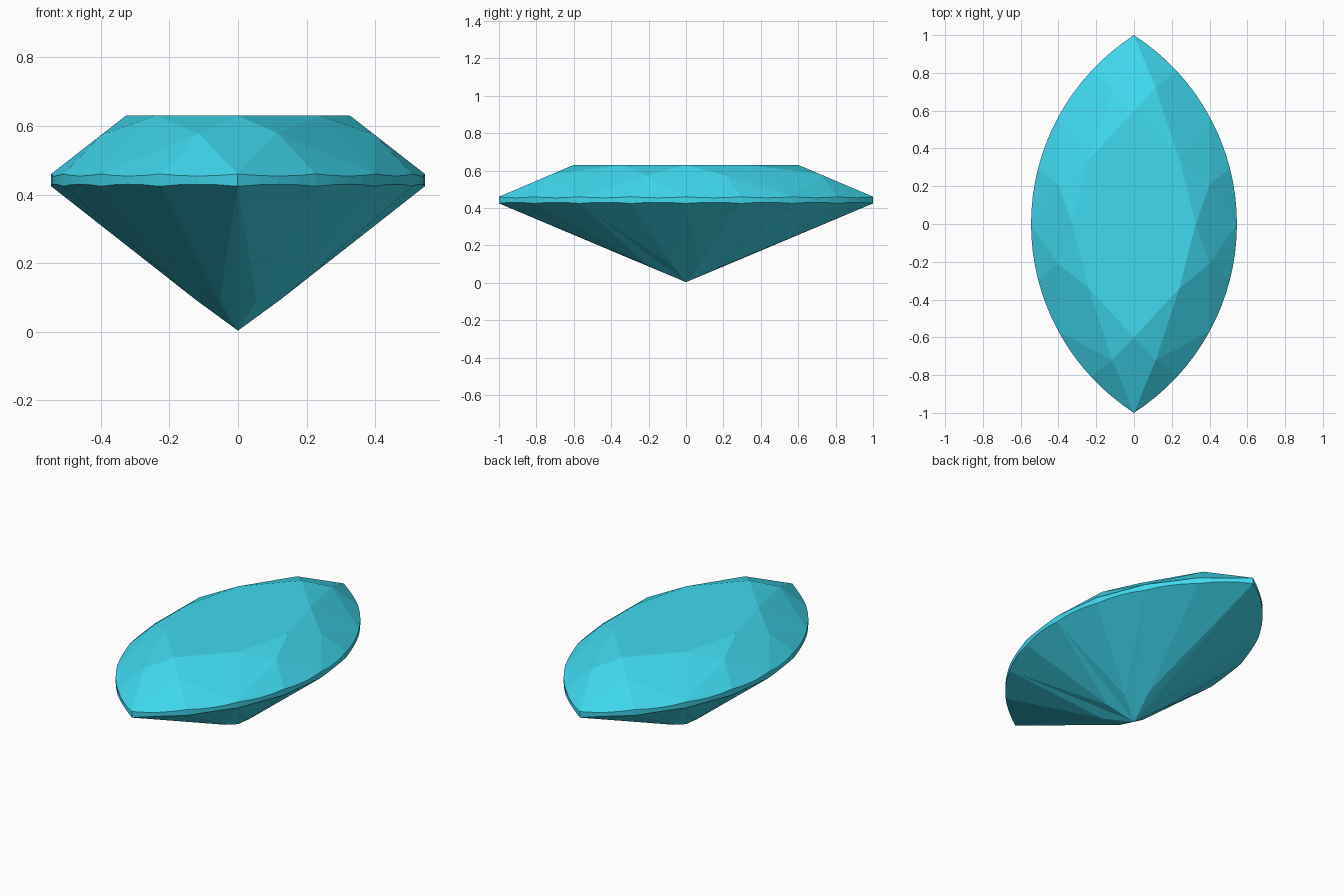
import bpy, bmesh, math

if "Cube" in bpy.data.objects:
    bpy.data.objects.remove(bpy.data.objects["Cube"])

R, CX = 1.189, 0.644            # marquise arc radius and centre offset
TIP = math.asin(1 / R)
SUB = 4                         # girdle steps per half facet
N = 16 * SUB

def outline(s):
    """Point on the marquise outline, s in 0..16 (4 and 12 are the tips)."""
    s %= 16
    if 4 < s < 12:
        a, sx = (8 - s) / 4 * TIP, -1
    else:
        a, sx = (s if s <= 4 else s - 16) / 4 * TIP, 1
    return sx * (R * math.cos(a) - CX), R * math.sin(a)

bm = bmesh.new()

# Scalloped girdle band
top, bot = [], []
for k in range(N):
    x, y = outline(k / SUB)
    u = (k % SUB) / SUB
    bulge = 4 * u * (1 - u) * 0.006
    top.append(bm.verts.new((x, y, 0.46 - bulge)))
    bot.append(bm.verts.new((x, y, 0.424 + bulge)))
for k in range(N):
    j = (k + 1) % N
    bm.faces.new((bot[k], bot[j], top[j], top[k]))

# Table corners, star tips, lower tips and culet
table, star, low = [], [], []
for i in range(8):
    x, y = outline(2 * i)
    table.append(bm.verts.new((0.6 * x, 0.6 * y, 0.63)))
    x, y = outline(2 * i + 1)
    px, py, pz = (0.4, 0.21, 0.573) if abs(y) < 0.5 else (0.115, 0.72, 0.579)
    star.append(bm.verts.new((math.copysign(px, x), math.copysign(py, y), pz)))
    low.append(bm.verts.new((0.24 * x, 0.24 * y, 0.092 if abs(y) < 0.5 else 0.088)))
culet = bm.verts.new((0, 0, 0.003))

bm.faces.new(table)
for i in range(8):
    g, n = 2 * i * SUB, (i + 1) % 8
    # Crown: star facet and the two halves of the kite
    bm.faces.new((table[i], star[i], table[n]))
    bm.faces.new((table[i], star[i - 1], top[g]))
    bm.faces.new((table[i], top[g], star[i]))
    # Pavilion mains
    bm.faces.new((bot[g], low[i - 1], culet))
    bm.faces.new((bot[g], culet, low[i]))
    # Upper and lower girdle facets
    for h in (0, SUB):
        ids = [(g + h + m) % N for m in range(SUB + 1)]
        bm.faces.new([star[i]] + [top[k] for k in ids])
        bm.faces.new([low[i]] + [bot[k] for k in reversed(ids)])

bmesh.ops.recalc_face_normals(bm, faces=bm.faces)
mesh = bpy.data.meshes.new("marquise_gem")
bm.to_mesh(mesh)
bm.free()
gem = bpy.data.objects.new("marquise_gem", mesh)
bpy.context.collection.objects.link(gem)

mat = bpy.data.materials.new("gem_blue")
mat.diffuse_color = (0.05, 0.7, 0.87, 1)
mat.use_nodes = True
mat.node_tree.nodes["Principled BSDF"].inputs["Base Color"].default_value = mat.diffuse_color
mesh.materials.append(mat)
